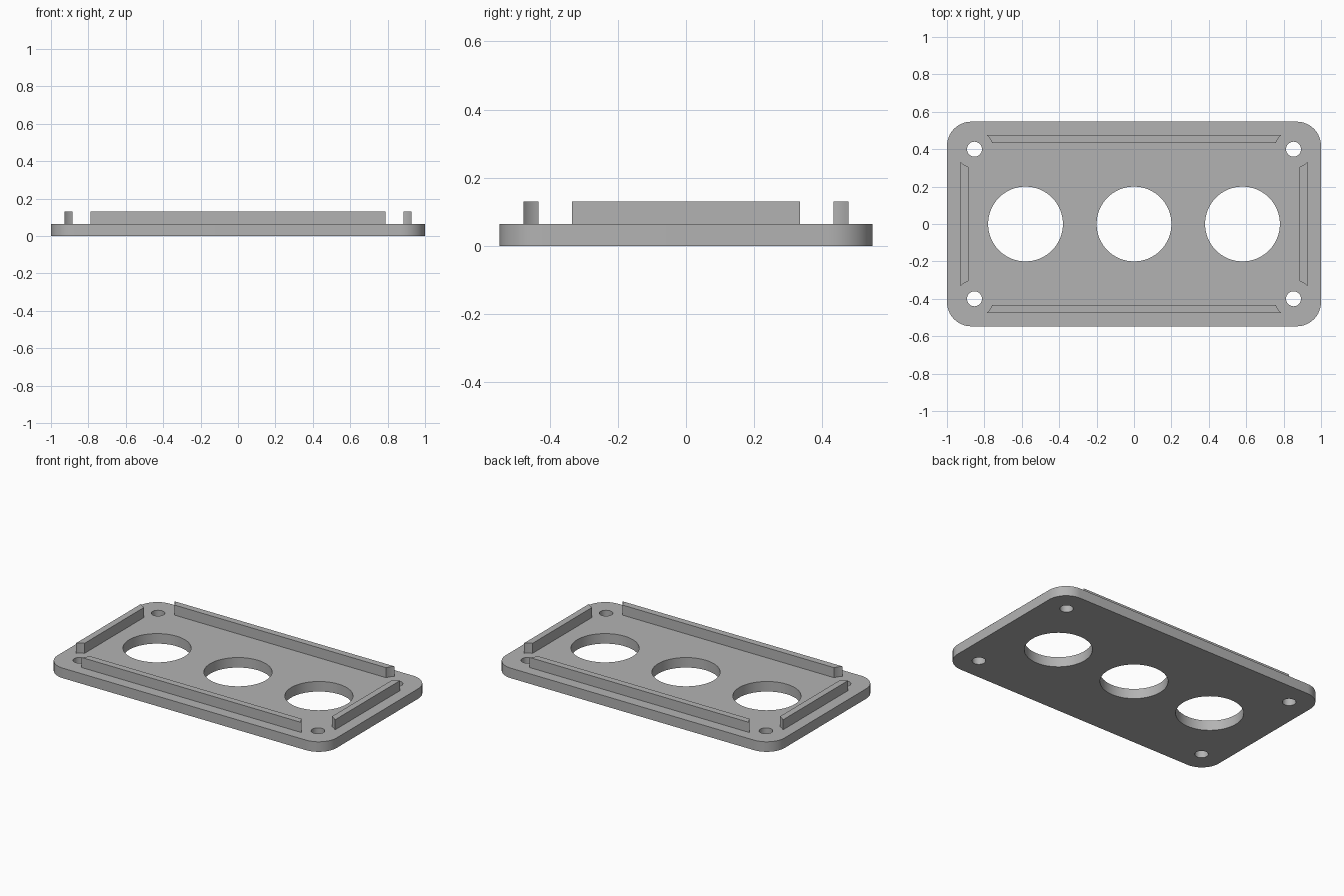
import bpy, bmesh
from math import sin, cos, pi, radians, atan2

if "Cube" in bpy.data.objects:
    bpy.data.objects.remove(bpy.data.objects["Cube"])

HALF_X, HALF_Y, CORNER = 1.0, 0.547, 0.13
PLATE_TOP, RAIL_TOP = 0.065, 0.13
SCREW_X, SCREW_Y, SCREW_R, CLEARANCE = 0.853, 0.4, 0.04, 0.1
PORT_X, PORT_R = 0.58, 0.2

grey = bpy.data.materials.new("plain grey")
grey.use_nodes = True
colour = (0.45, 0.45, 0.45, 1)
grey.diffuse_color = colour
grey.node_tree.nodes["Principled BSDF"].inputs["Base Color"].default_value = colour


def arc(cx, cy, r, start, end, steps):
    angles = [start + (end - start) * i / steps for i in range(steps + 1)]
    return [(cx + r * cos(a), cy + r * sin(a)) for a in angles]


def prism(name, outline, bottom, top):
    """Extrude a flat outline upward into a solid."""
    bm = bmesh.new()
    face = bm.faces.new([bm.verts.new((x, y, bottom)) for x, y in outline])
    new = bmesh.ops.extrude_face_region(bm, geom=[face])["geom"]
    bmesh.ops.translate(bm, vec=(0, 0, top - bottom),
                        verts=[v for v in new if isinstance(v, bmesh.types.BMVert)])
    bmesh.ops.recalc_face_normals(bm, faces=bm.faces)
    mesh = bpy.data.meshes.new(name)
    bm.to_mesh(mesh)
    bm.free()
    mesh.materials.append(grey)
    obj = bpy.data.objects.new(name, mesh)
    bpy.context.collection.objects.link(obj)
    return obj


def smooth(obj):
    bpy.ops.object.select_all(action="DESELECT")
    obj.select_set(True)
    bpy.context.view_layer.objects.active = obj
    bpy.ops.object.shade_smooth_by_angle(angle=radians(30))


# Base plate with rounded corners
outline = []
for i, (sx, sy) in enumerate([(1, 1), (-1, 1), (-1, -1), (1, -1)]):
    outline += arc(sx * (HALF_X - CORNER), sy * (HALF_Y - CORNER), CORNER,
                   i * pi / 2, (i + 1) * pi / 2, 16)
plate = prism("base_plate", outline, 0, PLATE_TOP)

# Three large openings and four screw holes
holes = [(x, 0, PORT_R, 64) for x in (-PORT_X, 0, PORT_X)]
holes += [(x, y, SCREW_R, 32) for x in (-SCREW_X, SCREW_X) for y in (-SCREW_Y, SCREW_Y)]
for x, y, r, steps in holes:
    cutter = prism("hole_cutter", arc(x, y, r, 0, 2 * pi, steps)[:-1], -0.1, 0.2)
    cutter.hide_render = True
    cut = plate.modifiers.new("hole", "BOOLEAN")
    cut.operation, cut.solver, cut.object = "DIFFERENCE", "EXACT", cutter
    bpy.context.view_layer.objects.active = plate
    bpy.ops.object.modifier_apply(modifier=cut.name)
    bpy.data.objects.remove(cutter)
smooth(plate)


def rail_outline(screw_along, screw_across, inner, outer):
    """Straight rail whose ends curve around the screw clearance."""
    def angle(across):
        dy = across - screw_across
        return atan2(dy, -(CLEARANCE ** 2 - dy ** 2) ** 0.5) % (2 * pi)
    end = arc(screw_along, screw_across, CLEARANCE, angle(inner), angle(outer), 6)
    return end + [(-a, b) for a, b in reversed(end)]


# Locating rails along the four sides
long_side = rail_outline(SCREW_X, SCREW_Y, 0.433, 0.476)
short_side = rail_outline(SCREW_Y, SCREW_X, 0.886, 0.928)
for sign, end_name, side_name in ((-1, "front", "right"), (1, "back", "left")):
    smooth(prism(end_name + "_rail", [(a, sign * b) for a, b in long_side],
                 PLATE_TOP, RAIL_TOP))
    smooth(prism(side_name + "_rail", [(sign * b, a) for a, b in short_side],
                 PLATE_TOP, RAIL_TOP))
